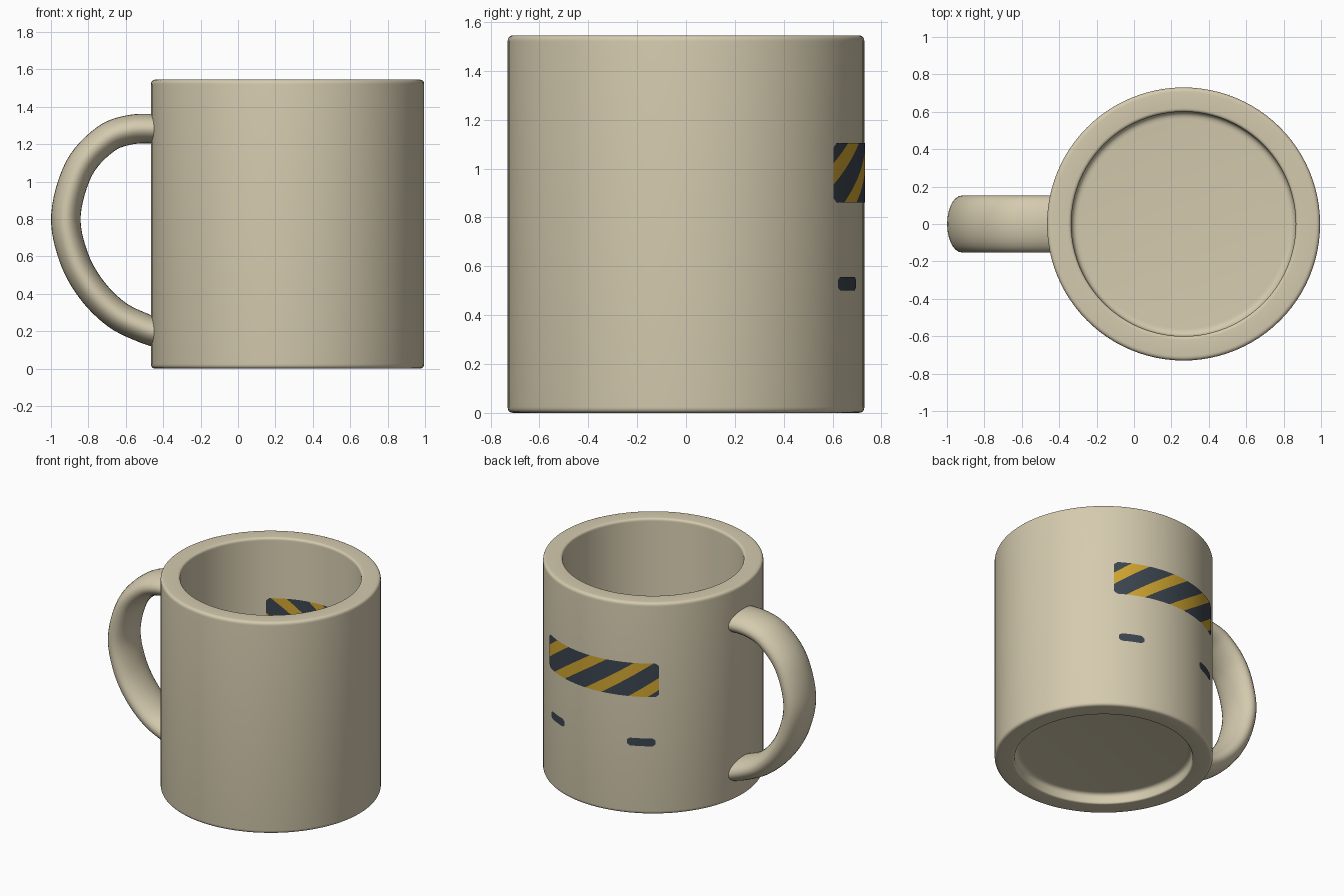
import bpy, bmesh, math
from mathutils import Vector

if "Cube" in bpy.data.objects:
    bpy.data.objects.remove(bpy.data.objects["Cube"])

CX, R_OUT, R_IN, HEIGHT = 0.265, 0.73, 0.60, 1.545


def material(name, rgb):
    m = bpy.data.materials.new(name)
    m.diffuse_color = (*rgb, 1)
    m.use_nodes = True
    m.node_tree.nodes["Principled BSDF"].inputs["Base Color"].default_value = m.diffuse_color
    return m


BEIGE = material("beige_ceramic", (0.658, 0.591, 0.423))
YELLOW = material("warning_yellow", (0.64, 0.38, 0.03))
DARK = material("dark_slate", (0.045, 0.060, 0.080))


def make_object(name, bm, mats, angle=40):
    me = bpy.data.meshes.new(name)
    bm.to_mesh(me)
    bm.free()
    ob = bpy.data.objects.new(name, me)
    bpy.context.collection.objects.link(ob)
    for m in mats:
        me.materials.append(m)
    bpy.ops.object.select_all(action='DESELECT')
    ob.select_set(True)
    bpy.context.view_layer.objects.active = ob
    bpy.ops.object.shade_smooth_by_angle(angle=math.radians(angle))
    return ob


def rounded(points, steps=5):
    """Profile of (radius, height, fillet) corners to a smooth polyline."""
    out = []
    for i, (r, z, f) in enumerate(points):
        p = Vector((r, z))
        if f == 0:
            out.append(p)
            continue
        a = p + (Vector(points[i - 1][:2]) - p).normalized() * f
        b = p + (Vector(points[i + 1][:2]) - p).normalized() * f
        for k in range(steps + 1):
            t = k / steps
            out.append(a * (1 - t) ** 2 + p * 2 * t * (1 - t) + b * t * t)
    return out


def skin(bm, rings, closed=True):
    for a, b in zip(rings, rings[1:]):
        n = len(a)
        for i in range(n):
            j = (i + 1) % n
            bm.faces.new((a[i], a[j], b[j], b[i]))


# Mug body: turned profile with recessed foot and hollow inside
profile = rounded([(0, 0.075, 0), (0.595, 0.075, 0.035), (0.595, 0, 0.015),
                   (R_OUT, 0, 0.025), (R_OUT, HEIGHT, 0.025),
                   (R_IN, HEIGHT, 0.02), (R_IN, 0.15, 0.04), (0, 0.15, 0)])
bm = bmesh.new()
SIDES = 96
rings = [[bm.verts.new((CX + p.x * math.cos(2 * math.pi * i / SIDES),
                        p.x * math.sin(2 * math.pi * i / SIDES), p.y))
          for i in range(SIDES)] for p in profile]
skin(bm, rings)
bmesh.ops.remove_doubles(bm, verts=bm.verts, dist=1e-5)
bmesh.ops.recalc_face_normals(bm, faces=bm.faces)
make_object("mug_body", bm, [BEIGE])

# Handle: flattened oval swept along a smooth path in the xz plane
path = [Vector(p) for p in [
    (-0.30, 1.282), (-0.41, 1.282), (-0.57, 1.278), (-0.71, 1.225),
    (-0.85, 1.07), (-0.92, 0.82), (-0.88, 0.60), (-0.785, 0.425),
    (-0.65, 0.29), (-0.50, 0.215), (-0.40, 0.185), (-0.30, 0.16)]]
centres = []
for p0, p1, p2, p3 in zip(path, path[1:], path[2:], path[3:]):
    for k in range(6):
        t = k / 6
        centres.append(0.5 * (2 * p1 + (p2 - p0) * t
                              + (2 * p0 - 5 * p1 + 4 * p2 - p3) * t ** 2
                              + (3 * p1 - p0 - 3 * p2 + p3) * t ** 3))
centres.append(path[-2])
bm = bmesh.new()
rings = []
for i, c in enumerate(centres):
    d = (centres[min(i + 1, len(centres) - 1)] - centres[max(i - 1, 0)]).normalized()
    n = Vector((-d.y, d.x))
    ring = []
    for k in range(28):
        a = 2 * math.pi * k / 28
        s = n * (0.079 * math.cos(a))
        ring.append(bm.verts.new((c.x + s.x, 0.152 * math.sin(a), c.y + s.y)))
    rings.append(ring)
skin(bm, rings)
bm.faces.new(rings[0])
bm.faces.new(rings[-1])
bmesh.ops.recalc_face_normals(bm, faces=bm.faces)
make_object("handle", bm, [BEIGE])


def cut(bm, co, no, clear=False):
    bmesh.ops.bisect_plane(bm, geom=bm.verts[:] + bm.edges[:] + bm.faces[:],
                           plane_co=co, plane_no=no, clear_outer=clear)


# Stripe rule: position along the band (degrees) measured at its lower edge
Z0, Z1, LEAN, FIRST, PERIOD, DARK_W = 0.86, 1.105, 28, 47, 25, 15


def painted_patch(name, a0, a1, z0, z1, radius, corner, striped):
    """Flat patch in (degrees / 100, z), cut, coloured, then wrapped round the mug."""
    bm = bmesh.new()
    vs = [bm.verts.new((x, z, 0)) for x, z in
          ((a0 / 100, z0), (a1 / 100, z0), (a1 / 100, z1), (a0 / 100, z1))]
    bm.faces.new(vs)
    # clipped corners
    for x, sx in ((a0 / 100, -1), (a1 / 100, 1)):
        for z, sz in ((z0, -1), (z1, 1)):
            for wx, wz in ((1, 1), (2, 0.83), (0.83, 2)):
                k = corner * (0.6 if wx == wz else 0.55)
                cut(bm, (x - sx * k * wx / (wx * wx + wz * wz) * 2 * 0.5,
                         z - sz * k * wz / (wx * wx + wz * wz) * 2 * 0.5, 0),
                    (sx * wx, sz * wz, 0), True)
    # stripe edges
    if striped:
        lean = LEAN / 100 / (Z1 - Z0)
        for k in range(-1, 4):
            for p in (FIRST + k * PERIOD, FIRST + k * PERIOD + DARK_W):
                cut(bm, (p / 100, Z0, 0), (1, -lean, 0))
    # fine columns so the patch follows the curve
    for a in range(int(a0) + 1, int(a1) + 1, 2):
        cut(bm, (a / 100 + 0.0013, 0, 0), (1, 0, 0))
    for f in bm.faces:
        c = f.calc_center_median()
        p = c.x * 100 - LEAN * (c.y - Z0) / (Z1 - Z0)
        f.material_index = int(striped and (p - FIRST) % PERIOD > DARK_W)
    for v in bm.verts:
        a = math.radians(v.co.x * 100)
        v.co = (CX + radius * math.cos(a), radius * math.sin(a), v.co.y)
    bm.normal_update()
    if radius < R_OUT:
        bmesh.ops.reverse_faces(bm, faces=bm.faces)
    make_object(name, bm, [DARK, YELLOW] if striped else [DARK])


# Hazard band and two small dashes, on both the outer and inner wall
for side, r in (("outer", R_OUT + 0.003), ("inner", R_IN - 0.003)):
    painted_patch("hazard_band_" + side, 55.5, 128, Z0, Z1, r, 0.03, True)
    painted_patch("right_dash_" + side, 58, 71.8, 0.50, 0.557, r, 0.025, False)
    painted_patch("left_dash_" + side, 111.2, 126.2, 0.50, 0.557, r, 0.025, False)
